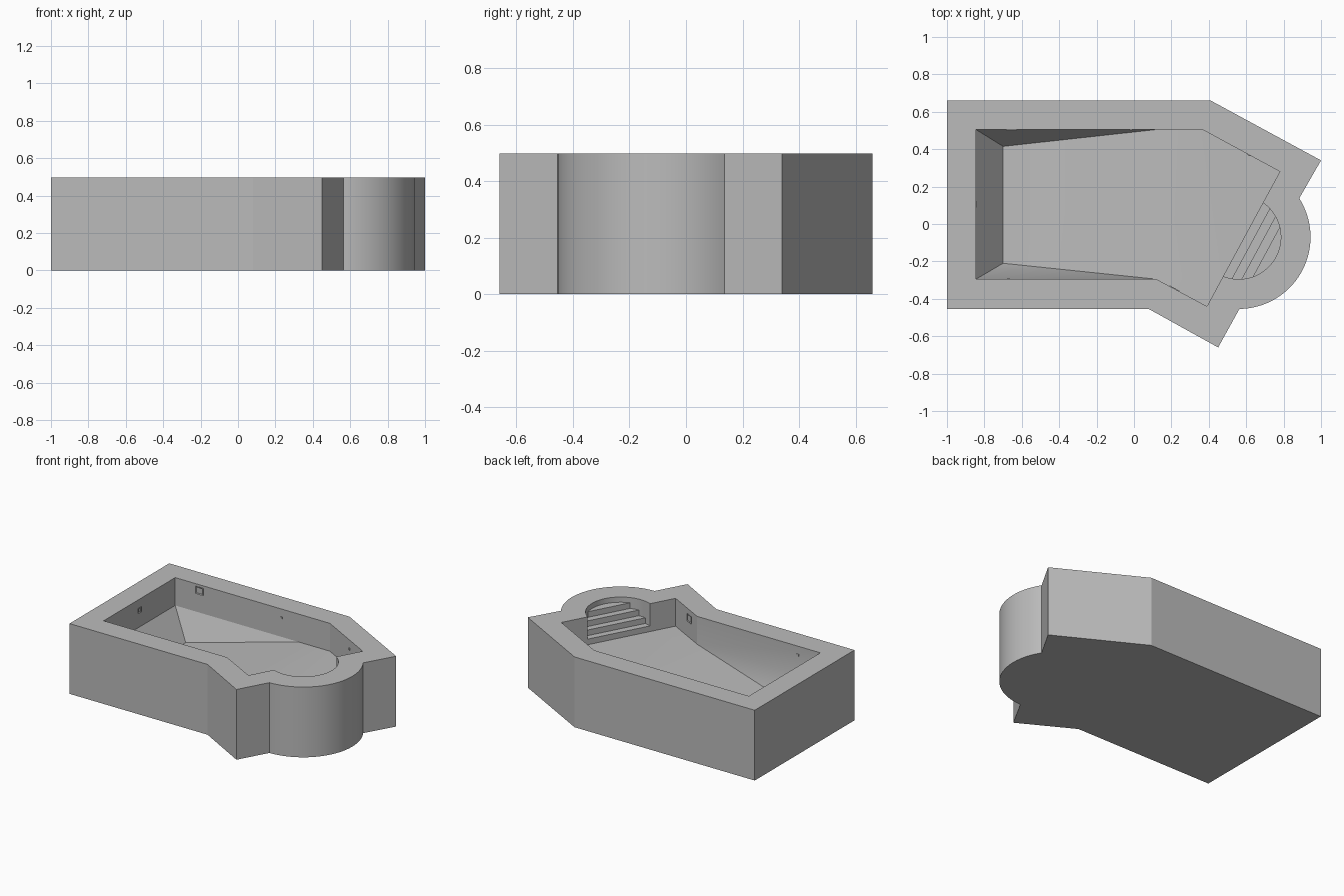
import bpy, bmesh
from math import cos, sin, acos, radians
from mathutils import Vector, Matrix

cube = bpy.data.objects.get("Cube")
if cube:
    bpy.data.objects.remove(cube)

grey = bpy.data.materials.new("concrete grey")
grey.use_nodes = True
grey.diffuse_color = (0.5, 0.5, 0.5, 1)
grey.node_tree.nodes["Principled BSDF"].inputs["Base Color"].default_value = (0.5, 0.5, 0.5, 1)

RIM, SHELF, DEEP = 0.497, 0.3, 0.11
CENTRE = Vector((0.56, -0.07))        # centre of the round stair bay
AXIS = radians(-28.4)                 # direction the bay faces


def arc(radius, offset, n=40):
    """Clockwise arc of the bay, cut by a chord at the given offset."""
    half = acos(offset / radius)
    angles = [AXIS + half - 2 * half * i / n for i in range(n + 1)]
    return [CENTRE + radius * Vector((cos(a), sin(a))) for a in angles]


def finish(bm, name):
    bmesh.ops.recalc_face_normals(bm, faces=bm.faces[:])
    mesh = bpy.data.meshes.new(name)
    bm.to_mesh(mesh)
    bm.free()
    ob = bpy.data.objects.new(name, mesh)
    bpy.context.collection.objects.link(ob)
    mesh.materials.append(grey)
    bpy.ops.object.select_all(action='DESELECT')
    ob.select_set(True)
    bpy.context.view_layer.objects.active = ob
    bpy.ops.object.shade_smooth_by_angle(angle=radians(25))
    return ob


def ring(bm, points, z):
    return [bm.verts.new((p[0], p[1], z)) for p in points]


def walls(bm, low, high):
    for i in range(len(low)):
        j = (i + 1) % len(low)
        bm.faces.new((low[i], low[j], high[j], high[i]))


# Pool body: outer block, rim, basin walls and sloping floor
outer = [(-1, 0.66), (0.41, 0.66), (1, 0.34)] + arc(0.384, 0.186) + \
        [(0.45, -0.66), (0.08, -0.455), (-1, -0.455)]
inner = [(-0.845, 0.505), (0.12, 0.505), (0.365, 0.505), (0.78, 0.28)] + \
        arc(0.225, 0.026) + [(0.39, -0.44), (0.12, -0.295), (-0.845, -0.295)]
bm = bmesh.new()
base, top = ring(bm, outer, 0), ring(bm, outer, RIM)
floor, lip = ring(bm, inner, SHELF), ring(bm, inner, RIM)
walls(bm, base, top)
walls(bm, floor, lip)
bm.faces.new(base)
bm.faces.new(floor[1:-1])
rim_edges = [bm.edges.get((r[i - 1], r[i])) for r in (top, lip) for i in range(len(r))]
bmesh.ops.triangle_fill(bm, edges=rim_edges, use_beauty=True, normal=(0, 0, 1))

# Deep end hopper
deep_back, deep_front = ring(bm, [(-0.70, 0.415), (-0.70, -0.21)], DEEP)
bm.faces.new((floor[0], floor[1], deep_back))
bm.faces.new((floor[1], floor[-2], deep_front, deep_back))
bm.faces.new((floor[-2], floor[-1], deep_front))
bm.faces.new((floor[-1], floor[0], deep_back, deep_front))
finish(bm, "pool_body")

# Stair treads, each a slice of the round bay
for k in range(4):
    bm = bmesh.new()
    pts = arc(0.228, 0.026 + 0.047 * k)
    low, high = ring(bm, pts, SHELF + 0.04 * k), ring(bm, pts, SHELF + 0.04 * (k + 1))
    walls(bm, low, high)
    bm.faces.new(low)
    bm.faces.new(high)
    finish(bm, f"stair_tread_{k + 1}")


def fitting(name, x, y, z, width, height, turn, hole=True):
    """Thin wall plate with a raised frame, facing the given angle."""
    bm = bmesh.new()
    bmesh.ops.create_cube(bm, size=1)
    bmesh.ops.scale(bm, vec=(0.008, width, height), verts=bm.verts[:])
    if hole:
        front = [f for f in bm.faces if f.normal.x > 0.9]
        bmesh.ops.inset_region(bm, faces=front, thickness=0.011)
        bmesh.ops.translate(bm, vec=(-0.006, 0, 0), verts=front[0].verts[:])
    place = Matrix.Translation((x, y, z)) @ Matrix.Rotation(radians(turn), 4, 'Z')
    bmesh.ops.transform(bm, matrix=place, verts=bm.verts[:])
    finish(bm, name)


# Skimmers, lamp and water inlets on the basin walls
fitting("skimmer_back", -0.655, 0.505, 0.455, 0.06, 0.05, -90)
fitting("skimmer_front", 0.215, -0.346, 0.435, 0.06, 0.05, 61.8)
fitting("pool_lamp", -0.845, 0.105, 0.42, 0.035, 0.035, 0)
for i, (x, y, turn) in enumerate([(-0.015, 0.505, -90), (0.615, 0.369, -118.5),
                                  (-0.67, -0.295, 90)]):
    fitting(f"water_inlet_{i + 1}", x, y, 0.435, 0.016, 0.016, turn, hole=False)
